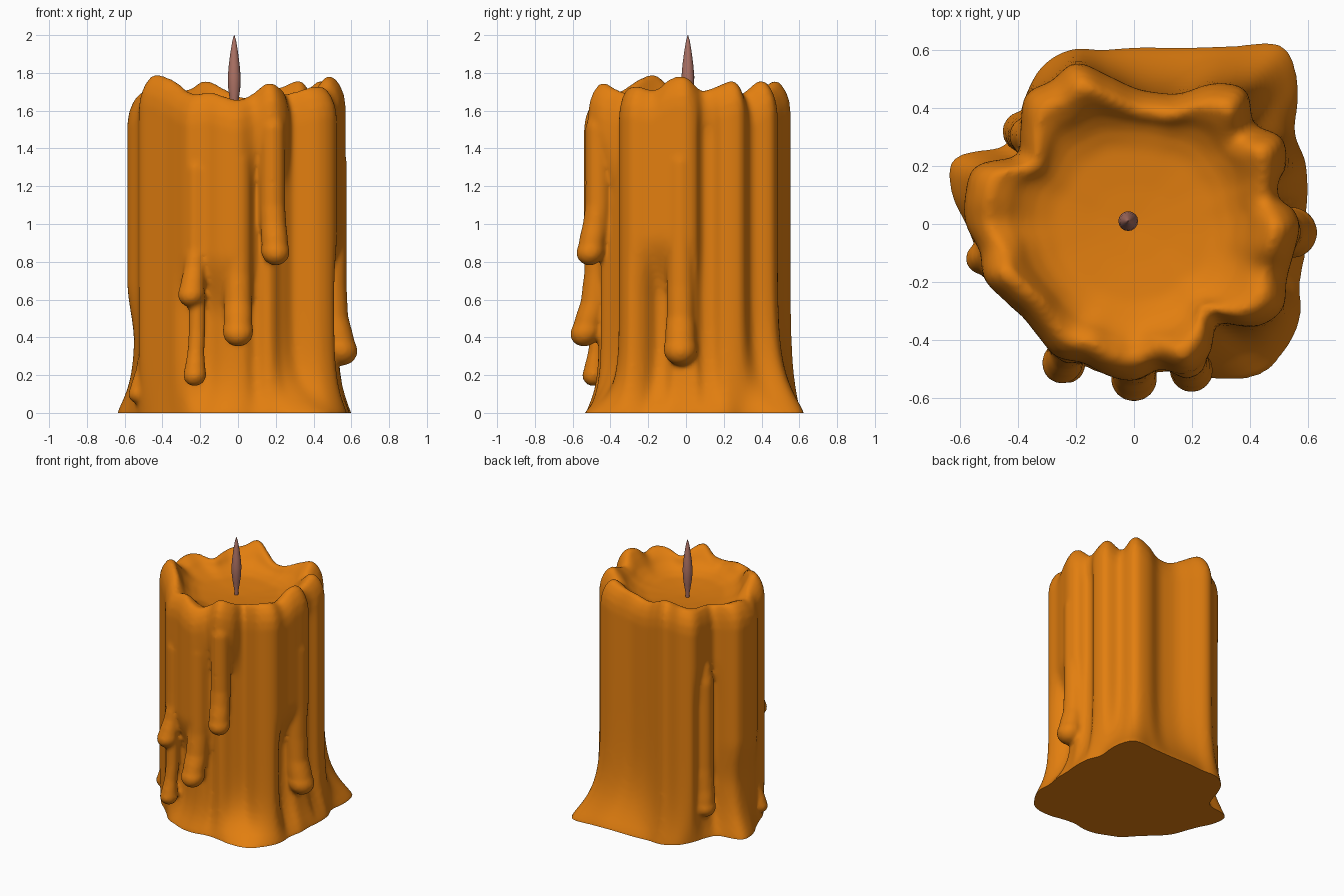
import bpy, bmesh, math

cube = bpy.data.objects.get("Cube")
if cube:
    bpy.data.objects.remove(cube)


def material(name, colour):
    m = bpy.data.materials.new(name)
    m.diffuse_color = colour
    m.use_nodes = True
    bsdf = m.node_tree.nodes["Principled BSDF"]
    bsdf.inputs["Base Color"].default_value = colour
    bsdf.inputs["Roughness"].default_value = 0.6
    return m


wax = material("orange wax", (0.76, 0.21, 0.005, 1))
fibre = material("brown wick", (0.42, 0.17, 0.13, 1))

# Outlines sampled every ten degrees from +x, in hundredths of a unit
RIM = [57, 54, 56, 59, 54, 60, 56, 48, 46, 47, 52, 59, 57, 58, 51, 47, 58, 59,
       58, 54, 55, 52, 50, 51, 53, 51, 53, 54, 51, 55, 52, 45, 55, 59, 56, 56]
BASE = [59, 61, 63, 64, 74, 80, 71, 65, 62, 61, 61, 64, 63, 58, 53, 53, 66, 64,
        58, 55, 54, 52, 50, 50, 52, 52, 53, 53, 52, 55, 62, 68, 68, 66, 61, 60]
# Rim height above 1.6, in hundredths
CREST = [18, 11, 13, 16, 9, 16, 13, 9, 7, 8, 12, 16, 12, 10, 9, 8, 10, 10,
         8, 12, 19, 18, 15, 11, 9, 10, 8, 6, 9, 15, 12, 9, 12, 13, 11, 17]
# Hollows and grooves in the wall: centre, half width (degrees), depth, top
HOLLOWS = [(258, 32, 0.08, 0.85), (292, 18, 0.07, 1.5), (350, 22, 0.06, 0.95),
           (344, 9, 0.04, 0.95), (13, 8, 0.045, 1.8), (142, 14, 0.04, 1.3),
           (168, 26, 0.04, 0.7)]


def sample(table, deg):
    """Smooth periodic interpolation."""
    i = int(deg // 10)
    t = deg / 10 - i
    a, b, c, d = (table[(i + k) % len(table)] for k in (-1, 0, 1, 2))
    v = b + t / 2 * (c - a + t * (2*a - 5*b + 4*c - d + t * (3*(b - c) + d - a)))
    return v / 100


def smooth(t):
    t = max(0, min(1, t))
    return t * t * (3 - 2 * t)


def mix(a, b, t):
    return a + (b - a) * t


def wall(deg, z):
    r = sample(RIM, deg)
    for centre, half, depth, top in HOLLOWS:
        off = abs((deg - centre + 180) % 360 - 180)
        r -= depth * smooth(1.5 * (1 - off / half)) * smooth((top - z) / 0.35)
    spread = 0.16 + 0.04 * math.sin(math.radians(deg))
    flare = math.exp(-(max(z, 0) / spread) ** 1.2)
    return mix(r, sample(BASE, deg), flare)


def loft(bm, rings):
    """Skin closed rings of points and cap both ends."""
    rows = [[bm.verts.new(p) for p in ring] for ring in rings]
    n = len(rows[0])
    for lo, hi in zip(rows, rows[1:]):
        for i in range(n):
            j = (i + 1) % n
            bm.faces.new((lo[i], lo[j], hi[j], hi[i]))
    bm.faces.new(rows[0][::-1])
    bm.faces.new(rows[-1])


def lathe(bm, x, y, profile, sides=24, lean=0):
    """Round column whose upper part may lean towards the candle's axis."""
    rings = []
    for r, z in profile:
        s = 1 - lean * smooth((z - profile[0][1]) / 0.35)
        rings.append([(x * s + r * math.cos(math.tau * i / sides),
                       y * s + r * math.sin(math.tau * i / sides), z)
                      for i in range(sides)])
    loft(bm, rings)


def drip(bm, x, y, top, bottom, tube, bulb, lean):
    """Hanging run of wax that grows out of the wall into a round bulb."""
    profile = [(bulb * math.sin(a), bottom + bulb * (1 - math.cos(a)))
               for a in (math.pi * k / 16 for k in range(1, 11))]
    z = profile[-1][1]
    profile += [(mix(tube, bulb, 0.4), z + bulb * 0.7), (tube, z + bulb * 1.5)]
    start = profile[-1][1]
    profile += [(tube, mix(start, top, k / 6)) for k in range(1, 6)]
    profile += [(tube * 0.6, top - tube * 0.3), (0.01, top)]
    lathe(bm, x, y, profile, lean=lean)


def finish(bm, name, mat):
    bmesh.ops.recalc_face_normals(bm, faces=bm.faces[:])
    mesh = bpy.data.meshes.new(name)
    bm.to_mesh(mesh)
    bm.free()
    mesh.materials.append(mat)
    ob = bpy.data.objects.new(name, mesh)
    bpy.context.collection.objects.link(ob)
    return ob


def shade(ob, angle):
    bpy.ops.object.select_all(action="DESELECT")
    ob.select_set(True)
    bpy.context.view_layer.objects.active = ob
    bpy.ops.object.shade_smooth_by_angle(angle=math.radians(angle))


# Candle body: fluted wall, wavy rim and sunken pool
bm = bmesh.new()
rings = []


def ring(scale, height, even=0):
    """One level of the body; even pulls the outline towards a circle."""
    points = []
    for deg in range(0, 360, 2):
        z = height(1.6 + sample(CREST, deg))
        r = mix(wall(deg, z), 0.54, even) * scale
        a = math.radians(deg)
        points.append((r * math.cos(a), r * math.sin(a), z))
    rings.append(points)


ring(1, lambda h: -0.08)
for k in range(41):
    ring(1, lambda h: (h - 0.16) * k / 40)
for scale, drop in ((0.985, 0.1), (0.95, 0.05), (0.9, 0.012), (0.85, 0), (0.81, 0.01)):
    ring(scale, lambda h: h - drop)
for scale, keep, floor in ((0.76, 0.65, 1.62), (0.7, 0.3, 1.61), (0.62, 0.1, 1.6),
                           (0.5, 0, 1.588), (0.25, 0, 1.576), (0.02, 0, 1.57)):
    ring(scale, lambda h: mix(floor, h, keep), 0.7 * (1 - keep))
loft(bm, rings)

# Runs of wax down the sides
for run in ((0, -0.54, 1.5, 0.35, 0.075, 0.082, 0.14),
            (-0.06, -0.45, 1.3, 0.74, 0.07, 0.07, 0.06),
            (0.2, -0.51, 1.62, 0.78, 0.068, 0.076, 0.09),
            (-0.25, -0.485, 1.4, 0.56, 0.055, 0.072, 0.12),
            (-0.23, -0.49, 0.68, 0.14, 0.045, 0.062, 0.06),
            (0.55, -0.03, 1.5, 0.25, 0.075, 0.09, 0.09),
            (-0.385, 0.32, 1.3, 0.15, 0.065, 0.072, 0.05),
            (-0.53, -0.12, 0.5, 0.05, 0.04, 0.055, 0.1)):
    drip(bm, *run)
raw = finish(bm, "candle_body", wax)

# Melt everything into one skin, then trim it flat at the ground
remesh = raw.modifiers.new("melt", "REMESH")
remesh.mode = "VOXEL"
remesh.voxel_size = 0.014
soften = raw.modifiers.new("soften", "SMOOTH")
soften.factor = 0.5
soften.iterations = 6
graph = bpy.context.evaluated_depsgraph_get()
melted = bpy.data.meshes.new_from_object(raw.evaluated_get(graph))
raw.modifiers.clear()
bm = bmesh.new()
bm.from_mesh(melted)
cut = bmesh.ops.bisect_plane(bm, geom=bm.verts[:] + bm.edges[:] + bm.faces[:],
                             plane_co=(0, 0, 0), plane_no=(0, 0, 1), clear_inner=True)
bmesh.ops.holes_fill(bm, edges=[e for e in cut["geom_cut"]
                                if isinstance(e, bmesh.types.BMEdge)], sides=0)
bmesh.ops.recalc_face_normals(bm, faces=bm.faces[:])
bm.to_mesh(raw.data)
bm.free()
bpy.data.meshes.remove(melted)
shade(raw, 50)

# Wick: slim spindle standing in the pool
bm = bmesh.new()
lathe(bm, -0.02, 0.01, [(0.014, 1.54), (0.014, 1.6), (0.024, 1.66), (0.032, 1.72),
                        (0.034, 1.78), (0.029, 1.84), (0.02, 1.91),
                        (0.01, 1.97), (0.001, 2)], 16)
shade(finish(bm, "wick", fibre), 60)
